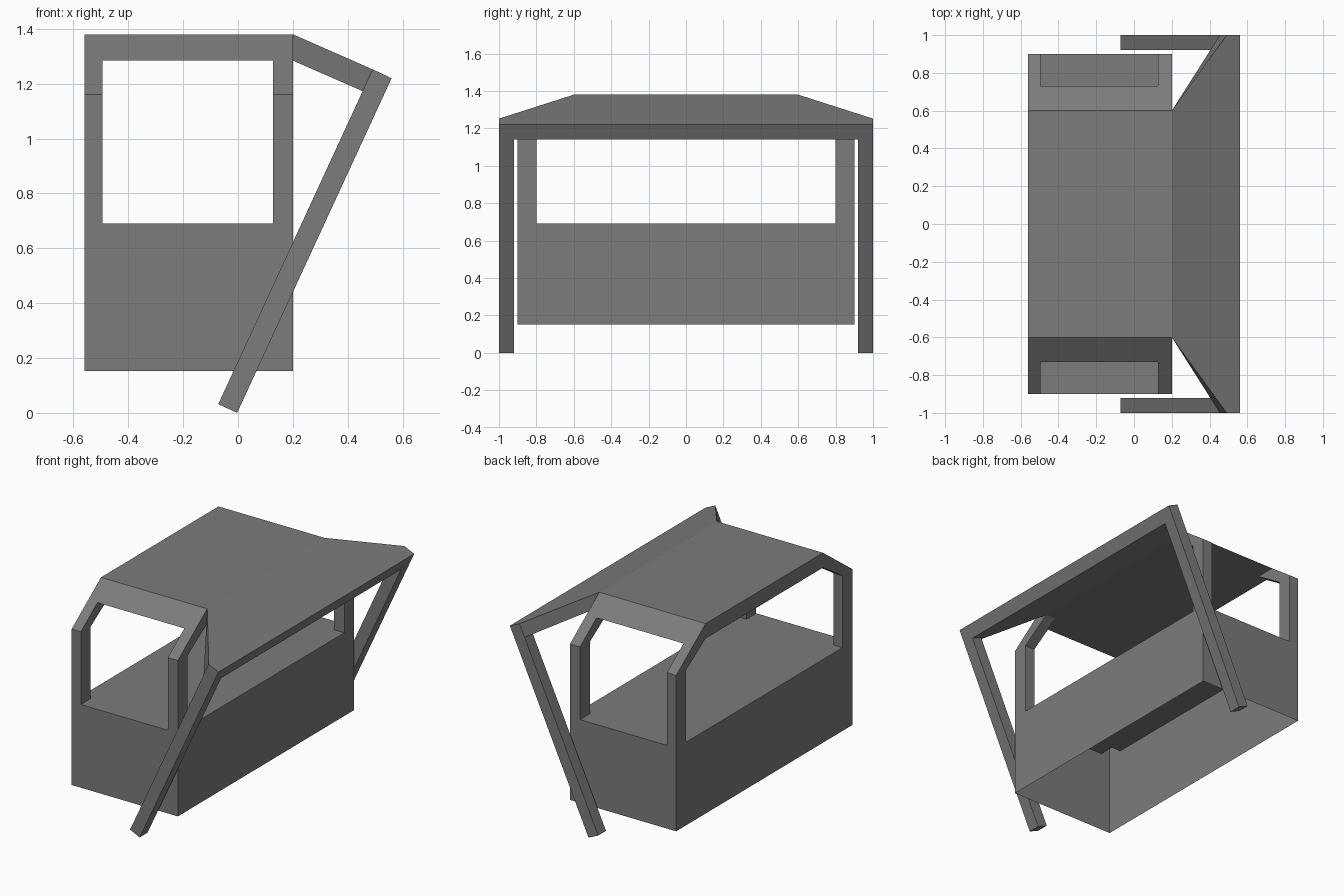
import bpy, bmesh
from mathutils import Vector

if "Cube" in bpy.data.objects:
    bpy.data.objects.remove(bpy.data.objects["Cube"])

grey = bpy.data.materials.new("plain grey")
grey.diffuse_color = (0.2, 0.2, 0.2, 1)
grey.use_nodes = True
grey.node_tree.nodes["Principled BSDF"].inputs["Base Color"].default_value = grey.diffuse_color


def loft(name, ring_a, ring_b):
    """Closed solid between two matching rings of points."""
    bm = bmesh.new()
    a = [bm.verts.new(p) for p in ring_a]
    b = [bm.verts.new(p) for p in ring_b]
    bm.faces.new(a)
    bm.faces.new(b[::-1])
    for i in range(len(a)):
        j = (i + 1) % len(a)
        bm.faces.new((a[i], b[i], b[j], a[j]))
    bmesh.ops.recalc_face_normals(bm, faces=bm.faces)
    mesh = bpy.data.meshes.new(name)
    bm.to_mesh(mesh)
    bm.free()
    ob = bpy.data.objects.new(name, mesh)
    bpy.context.collection.objects.link(ob)
    mesh.materials.append(grey)
    return ob


def along_x(name, yz, x0, x1):
    return loft(name, [(x0, y, z) for y, z in yz], [(x1, y, z) for y, z in yz])


def along_y(name, xz, y0, y1):
    return loft(name, [(x, y0, z) for x, z in xz], [(x, y1, z) for x, z in xz])


def mirrored(half):
    return half + [(-y, z) for y, z in half[::-1]]


def cut(ob, cutter):
    cutter.hide_render = True
    m = ob.modifiers.new("cut", 'BOOLEAN')
    m.operation = 'DIFFERENCE'
    m.solver = 'EXACT'
    m.object = cutter
    bpy.context.view_layer.objects.active = ob
    bpy.ops.object.modifier_apply(modifier=m.name)
    bpy.data.objects.remove(cutter)


# stall body with chamfered roof, opened through both directions
body = along_x("stall_body", mirrored([(0.9, 0.152), (0.9, 1.16), (0.6, 1.38)]), -0.56, 0.2)
cut(body, along_x("long_window_cutter",
                  mirrored([(0.8, 0.69), (0.8, 1.155), (0.6, 1.284)]), -1, 1))
cut(body, along_y("end_window_cutter",
                  [(-0.494, 0.69), (0.128, 0.69), (0.128, 1.284), (-0.494, 1.284)], -1.2, 1.2))

# open underside
bm = bmesh.new()
bm.from_mesh(body.data)
bottom = [f for f in bm.faces if all(v.co.z < 0.16 for v in f.verts)]
bmesh.ops.delete(bm, geom=bottom, context='FACES')
bm.to_mesh(body.data)
bm.free()

# leaning frame: cross bar and two legs share one section line
top_in, top_out = Vector((0.491, 1.252)), Vector((0.56, 1.22))
foot_in, foot_out = Vector((-0.072, 0.032)), Vector((-0.003, 0.0))
t = 0.065
bar_in, bar_out = top_in.lerp(foot_in, t), top_out.lerp(foot_out, t)
along_y("frame_bar", [top_in, top_out, bar_out, bar_in], -1, 1)
for side, s in (("front", -1), ("back", 1)):
    along_y(side + "_leg", [bar_in, bar_out, foot_out, foot_in], s * 0.92, s)

# flared awning from the roof edge to the bar
loft("awning",
     [(0.2, -0.6, 1.284), (0.2, 0.6, 1.284), (0.2, 0.6, 1.38), (0.2, -0.6, 1.38)],
     [(bar_in.x, -1, bar_in.y), (bar_in.x, 1, bar_in.y),
      (top_in.x, 1, top_in.y), (top_in.x, -1, top_in.y)])
